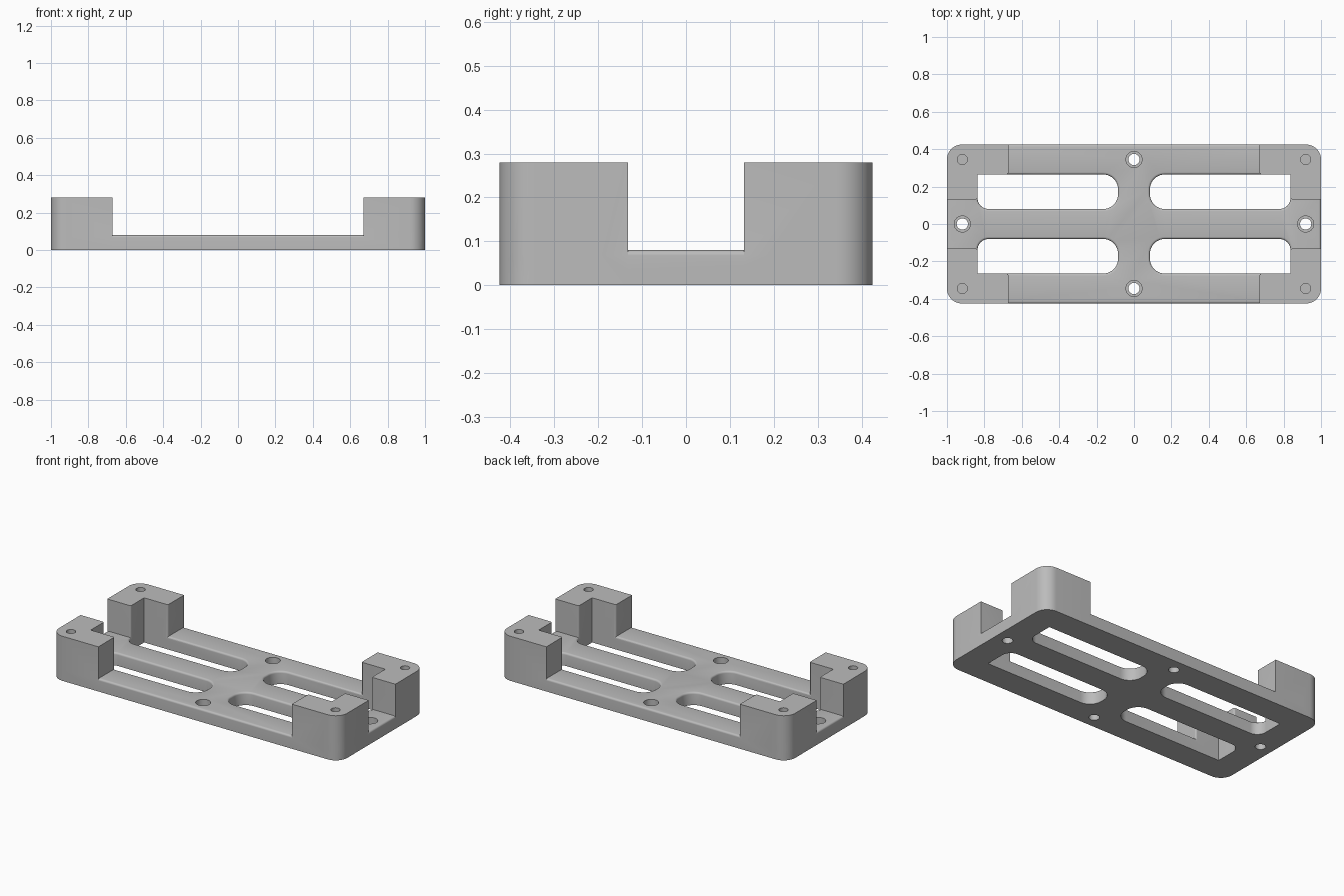
import bpy, bmesh, math
from mathutils import Vector

if "Cube" in bpy.data.objects:
    bpy.data.objects.remove(bpy.data.objects["Cube"])

HALF_X, HALF_Y, PLATE, TOP = 1.0, 0.425, 0.08, 0.28
CORNER, SOFT = 0.08, 0.012
QUADRANTS = [(sx, sy) for sx in (1, -1) for sy in (1, -1)]

grey = bpy.data.materials.new("plain grey")
grey.use_nodes = True
grey.diffuse_color = (0.5, 0.5, 0.5, 1)
grey.node_tree.nodes["Principled BSDF"].inputs["Base Color"].default_value = grey.diffuse_color


def rounded(corners, steps=10):
    """Right-angled outline from (x, y, radius) corners."""
    pts = []
    for i, (x, y, r) in enumerate(corners):
        p = Vector((x, y))
        if r <= 0:
            pts.append(p)
            continue
        u = (Vector(corners[i - 1][:2]) - p).normalized()
        v = (Vector(corners[(i + 1) % len(corners)][:2]) - p).normalized()
        for k in range(steps + 1):
            a = math.pi / 2 * k / steps
            pts.append(p + r * (u + v) - r * (v * math.cos(a) + u * math.sin(a)))
    return pts


def box_outline(x0, x1, y0, y1, radii, grow=0):
    """Rounded rectangle, grown outwards; radii start at x0, y0 and run anticlockwise."""
    xy = [(x0 - grow, y0 - grow), (x1 + grow, y0 - grow), (x1 + grow, y1 + grow), (x0 - grow, y1 + grow)]
    return rounded([(x, y, r + grow if r else 0) for (x, y), r in zip(xy, radii)])


def circle(x, y, r, n=32):
    return [Vector((x + r * math.cos(math.tau * i / n), y + r * math.sin(math.tau * i / n))) for i in range(n)]


def loft(name, levels, sx=1, sy=1):
    """Closed solid through (z, outline) levels, optionally mirrored."""
    bm = bmesh.new()
    rings = [[bm.verts.new((p.x * sx, p.y * sy, z)) for p in outline] for z, outline in levels]
    for a, b in zip(rings, rings[1:]):
        for i in range(len(a)):
            bm.faces.new((a[i - 1], a[i], b[i], b[i - 1]))
    bm.faces.new(rings[0])
    bm.faces.new(rings[-1])
    bmesh.ops.recalc_face_normals(bm, faces=bm.faces)
    mesh = bpy.data.meshes.new(name)
    bm.to_mesh(mesh)
    bm.free()
    mesh.materials.append(grey)
    obj = bpy.data.objects.new(name, mesh)
    bpy.context.collection.objects.link(obj)
    return obj


def combine(target, tool, operation):
    mod = target.modifiers.new("combine", 'BOOLEAN')
    mod.operation, mod.solver, mod.object = operation, 'EXACT', tool
    bpy.context.view_layer.objects.active = target
    bpy.ops.object.modifier_apply(modifier=mod.name)
    bpy.data.objects.remove(tool)


# Heights and offsets of a softened top edge
soft_edge = [(PLATE - SOFT * (1 - math.sin(a)), SOFT * (1 - math.cos(a)))
             for a in (math.pi / 2 * k / 4 for k in range(5))]

# Base plate with softened top rim
plate = [(0, box_outline(-HALF_X, HALF_X, -HALF_Y, HALF_Y, [CORNER] * 4))]
plate += [(z, box_outline(-HALF_X, HALF_X, -HALF_Y, HALF_Y, [CORNER] * 4, -d)) for z, d in soft_edge]
tray = loft("mounting_tray", plate)

# Four long slots with softened top rims
SLOT = (0.085, 0.837, 0.08, 0.265)
radii = [0.08, 0.06, 0, 0.08]
for sx, sy in QUADRANTS:
    levels = [(-0.1, box_outline(*SLOT, radii))]
    levels += [(z, box_outline(*SLOT, radii, d)) for z, d in soft_edge]
    levels.append((0.2, box_outline(*SLOT, radii, SOFT)))
    combine(tray, loft("slot_cutter", levels, sx, sy), 'DIFFERENCE')

# Four L-shaped corner posts
post = rounded([(HALF_X, HALF_Y, CORNER), (0.672, HALF_Y, 0), (0.672, 0.265, 0.01),
                (0.837, 0.265, 0), (0.837, 0.132, 0.01), (HALF_X, 0.132, 0)])
for sx, sy in QUADRANTS:
    combine(tray, loft("corner_post", [(0, post), (TOP, post)], sx, sy), 'UNION')

# Blind screw holes in the post tops
for sx, sy in QUADRANTS:
    hole = circle(0.918, 0.345, 0.027)
    combine(tray, loft("screw_hole_cutter", [(0.13, hole), (0.4, hole)], sx, sy), 'DIFFERENCE')

# Stepped through holes in the middle of each side
for x, y in ((0, 0.345), (0, -0.345), (0.918, 0), (-0.918, 0)):
    small, wide = circle(x, y, 0.03), circle(x, y, 0.043)
    levels = [(-0.1, small), (0.04, small), (0.04, wide), (0.2, wide)]
    combine(tray, loft("mount_hole_cutter", levels), 'DIFFERENCE')

# Smooth curves, crisp edges
bpy.ops.object.select_all(action='DESELECT')
tray.select_set(True)
bpy.context.view_layer.objects.active = tray
bpy.ops.object.shade_smooth_by_angle(angle=math.radians(30))
